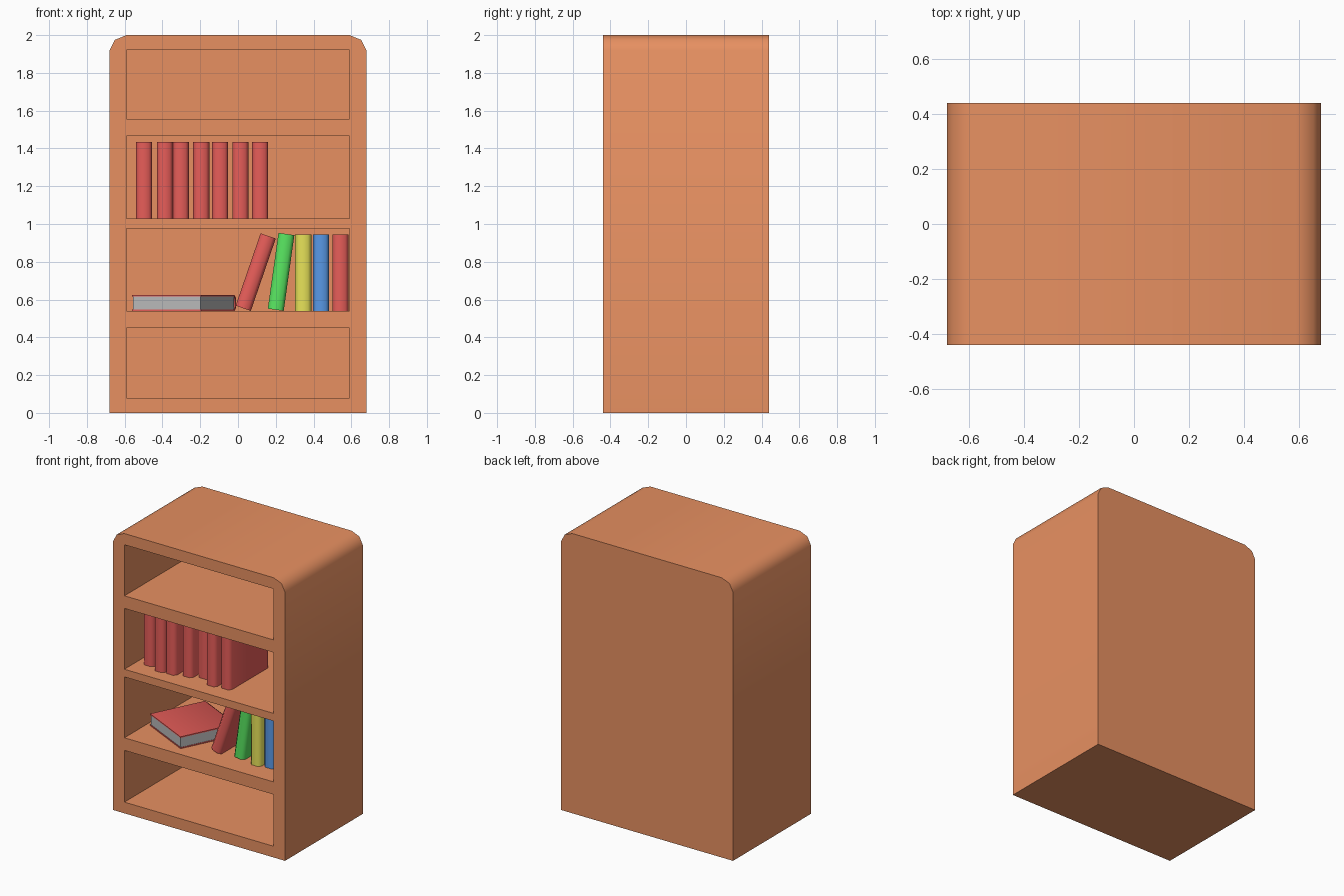
import bpy, bmesh
from math import radians, sin, cos
from mathutils import Matrix, Vector

if "Cube" in bpy.data.objects:
    bpy.data.objects.remove(bpy.data.objects["Cube"])


def material(name, rgb):
    m = bpy.data.materials.new(name)
    m.diffuse_color = (*rgb, 1)
    m.use_nodes = True
    m.node_tree.nodes["Principled BSDF"].inputs["Base Color"].default_value = m.diffuse_color
    return m


WOOD = material("wood", (0.80, 0.28, 0.12))
RED = material("red", (0.80, 0.11, 0.10))
GREEN = material("green", (0.10, 0.80, 0.12))
YELLOW = material("yellow", (0.80, 0.76, 0.10))
BLUE = material("blue", (0.10, 0.32, 0.80))
PAPER = material("paper", (0.50, 0.50, 0.50))


def finish(name, bm, mat, matrix=Matrix()):
    bmesh.ops.recalc_face_normals(bm, faces=bm.faces)
    me = bpy.data.meshes.new(name)
    bm.to_mesh(me)
    bm.free()
    ob = bpy.data.objects.new(name, me)
    bpy.context.collection.objects.link(ob)
    ob.matrix_world = matrix
    if mat:
        me.materials.append(mat)
    return ob


def extrude(points, offset):
    bm = bmesh.new()
    face = bm.faces.new([bm.verts.new(p) for p in points])
    new = bmesh.ops.extrude_face_region(bm, geom=[face], use_keep_orig=True)["geom"]
    bmesh.ops.translate(bm, vec=offset, verts=[v for v in new if isinstance(v, bmesh.types.BMVert)])
    return bm


def add_box(bm, lo, hi):
    lo, hi = Vector(lo), Vector(hi)
    bmesh.ops.create_cube(bm, matrix=Matrix.Translation((lo + hi) / 2) @ Matrix.Diagonal((*(hi - lo), 1)))


def smooth(ob, angle):
    bpy.ops.object.select_all(action="DESELECT")
    ob.select_set(True)
    bpy.context.view_layer.objects.active = ob
    bpy.ops.object.shade_smooth_by_angle(angle=radians(angle))


# Bookcase: rounded-top profile with four shelf openings cut in
half = [(0.68, 0), (0.68, 1.92), (0.652, 1.975), (0.59, 2.0)]
outline = half + [(-x, z) for x, z in reversed(half)]
case = finish("bookcase", extrude([(x, -0.44, z) for x, z in outline], (0, 0.88, 0)), WOOD)

bm = bmesh.new()
for z0, z1 in [(0.08, 0.45), (0.54, 0.975), (1.03, 1.465), (1.555, 1.92)]:
    add_box(bm, (-0.59, -0.6, z0), (0.59, 0.35, z1))
cutter = finish("shelf_cutter", bm, None)
cutter.hide_render = True
mod = case.modifiers.new("openings", "BOOLEAN")
mod.object, mod.operation, mod.solver = cutter, "DIFFERENCE", "EXACT"
bpy.context.view_layer.objects.active = case
bpy.ops.object.modifier_apply(modifier="openings")
bpy.data.objects.remove(cutter)
smooth(case, 45)

# Book: bent cover with rounded spine at local y = 0, and a page block
W, T, D, H = 0.0425, 0.008, 0.43, 0.405


def book(name, mat, matrix):
    outer = [(W, D), (W, 0.025), (0.6 * W, 0.004)]
    inner = [(W - T, D), (W - T, 0.028), (0.5 * W, 0.013)]
    loop = (outer + [(-x, y) for x, y in reversed(outer)]
            + [(-x, y) for x, y in inner] + inner[::-1])
    cover = finish(name + "_cover", extrude([(x, y, 0) for x, y in loop], (0, 0, H)), mat, matrix)
    smooth(cover, 65)
    bm = bmesh.new()
    add_box(bm, (T - W, 0.025, 0.003), (W - T, D - 0.003, H - 0.003))
    finish(name + "_pages", bm, PAPER, matrix)


def standing(name, mat, right_x, y, z, lean=0):
    book(name, mat, Matrix.Translation((right_x, y, z))
         @ Matrix.Rotation(radians(lean), 4, "Y") @ Matrix.Translation((-W, 0, 0)))


# Upper row of red books
row = [(-0.455, -0.315), (-0.345, -0.35), (-0.26, -0.34), (-0.152, -0.31),
       (-0.052, -0.27), (0.055, -0.335), (0.16, -0.32)]
for i, (x, y) in enumerate(row):
    standing(f"upper_book_{i + 1}", RED, x, y, 1.03)

# Lower row, two of them leaning
for name, mat, x, y, lean in [("leaning_red_book", RED, 0.068, -0.305, 19),
                              ("leaning_green_book", GREEN, 0.242, -0.29, 8),
                              ("yellow_book", YELLOW, 0.388, -0.31, 0),
                              ("blue_book", BLUE, 0.482, -0.29, 0),
                              ("end_red_book", RED, 0.585, -0.30, 0)]:
    standing(name, mat, x, y, 0.54, lean)

# Book lying flat, turned on the shelf
s, c = sin(radians(26)), cos(radians(26))
flat = Matrix(((0, -s, c, -0.372), (0, -c, -s, 0.195), (1, 0, 0, 0.54 + W), (0, 0, 0, 1)))
book("flat_book", RED, flat)
